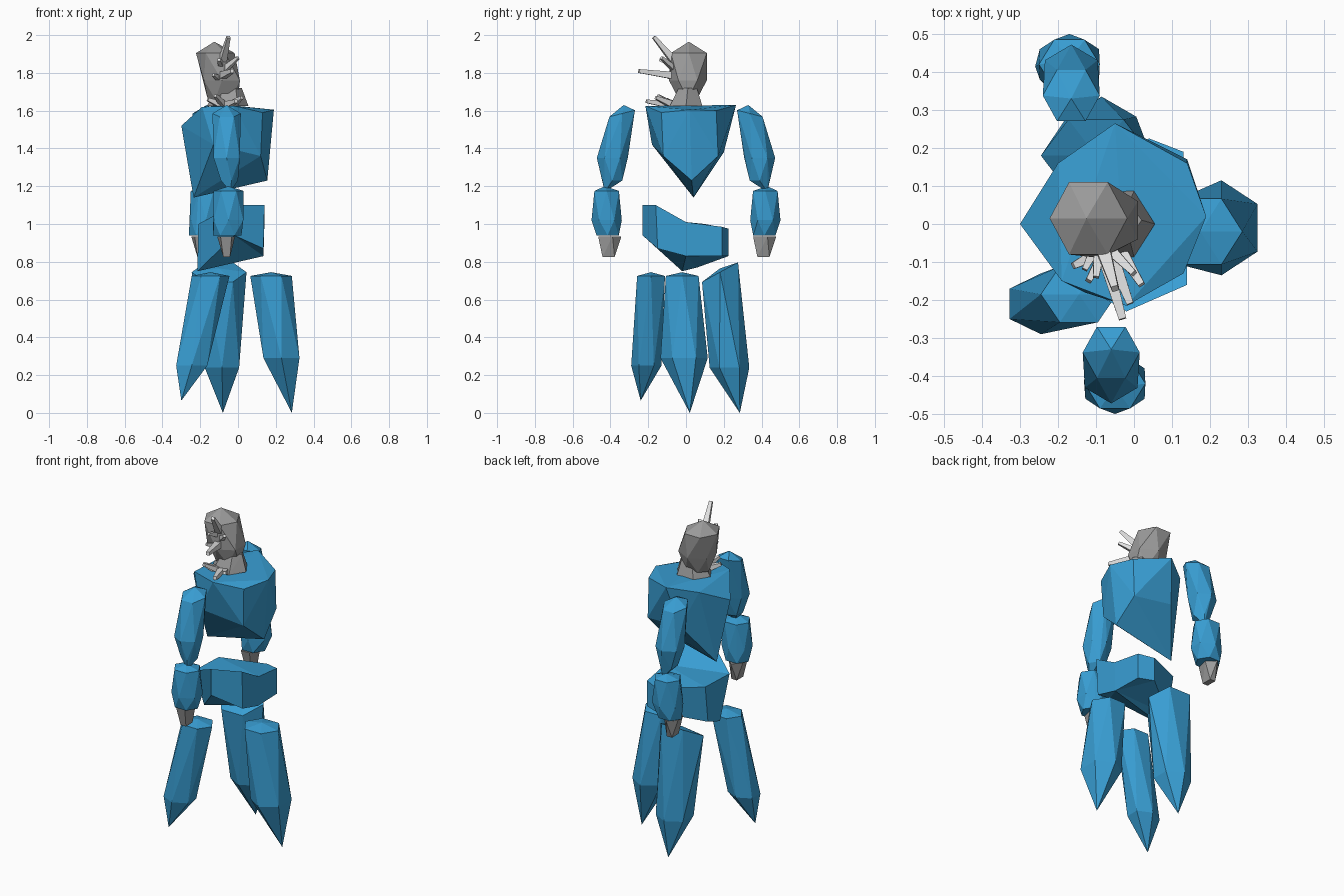
import bpy, bmesh, math
from mathutils import Vector

if "Cube" in bpy.data.objects:
    bpy.data.objects.remove(bpy.data.objects["Cube"])


def material(name, rgb):
    m = bpy.data.materials.new(name)
    m.diffuse_color = (*rgb, 1)
    m.use_nodes = True
    m.node_tree.nodes["Principled BSDF"].inputs["Base Color"].default_value = m.diffuse_color
    return m


BLUE = material("armour blue", (0.04, 0.34, 0.65))
GREY = material("stone grey", (0.33, 0.33, 0.33))
PALE = material("pale grey", (0.75, 0.75, 0.75))


def finish(name, bm, mat):
    bmesh.ops.recalc_face_normals(bm, faces=bm.faces)
    me = bpy.data.meshes.new(name)
    bm.to_mesh(me)
    bm.free()
    me.materials.append(mat)
    ob = bpy.data.objects.new(name, me)
    bpy.context.collection.objects.link(ob)


def hull(name, pts, mat):
    """Faceted block: the convex hull of a few corner points."""
    bm = bmesh.new()
    for p in pts:
        bm.verts.new(p)
    r = bmesh.ops.convex_hull(bm, input=bm.verts)
    loose = {v for v in r["geom_interior"] + r["geom_unused"] if isinstance(v, bmesh.types.BMVert)}
    bmesh.ops.delete(bm, geom=list(loose), context='VERTS')
    finish(name, bm, mat)


def ring(c, rx, ry, n, phase=0, tilt=0):
    """n points round a centre; tilt raises the +y side."""
    out = []
    for i in range(n):
        a = math.radians(phase) + math.tau * i / n
        out.append((c[0] + rx * math.cos(a), c[1] + ry * math.sin(a),
                    c[2] + tilt * math.sin(a)))
    return out


def loft(name, top, bottom, mat):
    """Two matching rings of corners joined by quads, with triangulated caps."""
    bm = bmesh.new()
    t = [bm.verts.new(p) for p in top]
    b = [bm.verts.new(p) for p in bottom]
    n = len(t)
    for i in range(n):
        j = (i + 1) % n
        bm.faces.new((t[i], t[j], b[j], b[i]))
    caps = [bm.faces.new(t), bm.faces.new(b[::-1])]
    bmesh.ops.triangulate(bm, faces=caps)
    finish(name, bm, mat)


# Chest: broad shoulders narrowing to a low ridge
hull("chest", [
    (-.30, 0, 1.52), (-.05, .265, 1.63), (.14, .16, 1.60), (.19, .02, 1.605),
    (.13, -.13, 1.59), (-.02, -.215, 1.625), (-.19, -.15, 1.62), (-.2, .16, 1.60),
    (-.235, .04, 1.14), (.155, .03, 1.23), (-.13, -.18, 1.42), (.14, .17, 1.36),
    (.12, -.12, 1.36), (-.1, .2, 1.38)], BLUE)

# Pelvis: a saddle-shaped band
loft("pelvis",
     [(.14, -.16, 1.10), (-.02, -.23, 1.10), (-.21, -.12, 1.0), (-.2, .1, 1.0),
      (.04, .225, .975), (.13, .19, .985), (.14, .0, 1.01)],
     [(.135, -.15, .87), (-.02, -.23, .94), (-.215, -.02, .75), (-.19, .06, .77),
      (.04, .225, .83), (.13, .19, .83), (.135, 0, .83)], BLUE)

# Three legs: long crystals with twisted facets, ending in a point
legs = {
    "right_leg": (ring((.175, -.02, .725), .11, .1, 6, 0),
                  ring((.23, -.01, .29), .11, .125, 6, 30), (.285, .02, 0)),
    "back_leg": (ring((-.1, .18, .745), .145, .11, 6, 0, .06),
                 ring((-.085, .23, .24), .105, .105, 6, 30), (-.08, .285, 0)),
    "front_leg": (ring((-.145, -.185, .725), .1, .085, 6, 0),
                  ring((-.245, -.21, .25), .095, .08, 6, 30), (-.3, -.24, .065)),
}
for name, (top, low, tip) in legs.items():
    c = sum((Vector(p) for p in top), Vector()) / len(top)
    hull(name, top + low + [tip, c + Vector((0, 0, .02))], BLUE)

# Arms: upper arm, forearm and tapered hand on each side
for side, s, x, hx in (("front", -1, -.06, -.063), ("back", 1, -.165, -.2)):
    hull(side + "_upper_arm",
         ring((x, s * .338, 1.585), .075, .078, 6, 0, -s * .02) + [(x, s * .33, 1.63)]
         + ring((x, s * .39, 1.35), .08, .082, 6, 30)
         + ring((x + .01, s * .39, 1.23), .05, .055, 5, 0)
         + [(x + .02, s * .43, 1.17)], BLUE)
    fx = x + .01 if s < 0 else x - .005
    hull(side + "_forearm",
         ring((fx, s * .42, 1.175), .08, .075, 6, 0) + [(fx, s * .43, 1.2)]
         + ring((fx, s * .42, 1.02), .09, .08, 6, 30)
         + ring(((fx + hx) / 2, s * .415, .94), .075, .068, 6, 0), BLUE)
    hull(side + "_hand",
         ring((hx, s * .41, .935), .05, .068, 5, 90)
         + ring((hx + .003, s * .41, .825), .025, .045, 4, 45), GREY)

# Neck and head
hull("neck", ring((-.055, 0, 1.625), .11, .1, 6) + ring((-.045, .01, 1.72), .065, .055, 6), GREY)
hull("head",
     [(-.125, .015, 1.965)] + ring((-.12, .015, 1.905), .102, .11, 6, 0)
     + ring((-.085, .01, 1.76), .11, .1, 6, 30)
     + ring((-.08, .01, 1.66), .08, .055, 6, 0), GREY)

# Face spikes and the small cluster at the collar: (base, tip, thickness)
spikes = [
    ((-.08, -.07, 1.87), (-.05, -.17, 1.99), .026),
    ((-.085, -.06, 1.785), (-.03, -.25, 1.81), .028),
    ((-.07, -.06, 1.82), (0, -.13, 1.88), .022),
    ((-.09, -.06, 1.84), (-.1, -.14, 1.87), .022),
    ((-.1, -.06, 1.77), (-.13, -.12, 1.79), .02),
    ((-.03, -.08, 1.635), (.02, -.16, 1.67), .024),
    ((-.06, -.08, 1.63), (-.01, -.21, 1.65), .026),
    ((-.1, -.08, 1.635), (-.16, -.11, 1.66), .024),
    ((-.08, -.08, 1.635), (-.12, -.15, 1.68), .022),
]
for i, (a, b, r) in enumerate(spikes):
    a, b = Vector(a), Vector(b)
    q = (b - a).to_track_quat('Z', 'Y')
    pts = [a + q @ Vector(p) for p in ring((0, 0, 0), r, r, 4, 45)]
    pts += [b + q @ Vector(p) for p in ring((0, 0, 0), r * .5, r * .5, 4, 45)]
    hull(("face_spike_" if i < 5 else "collar_spike_") + str(i + 1), pts, PALE)
